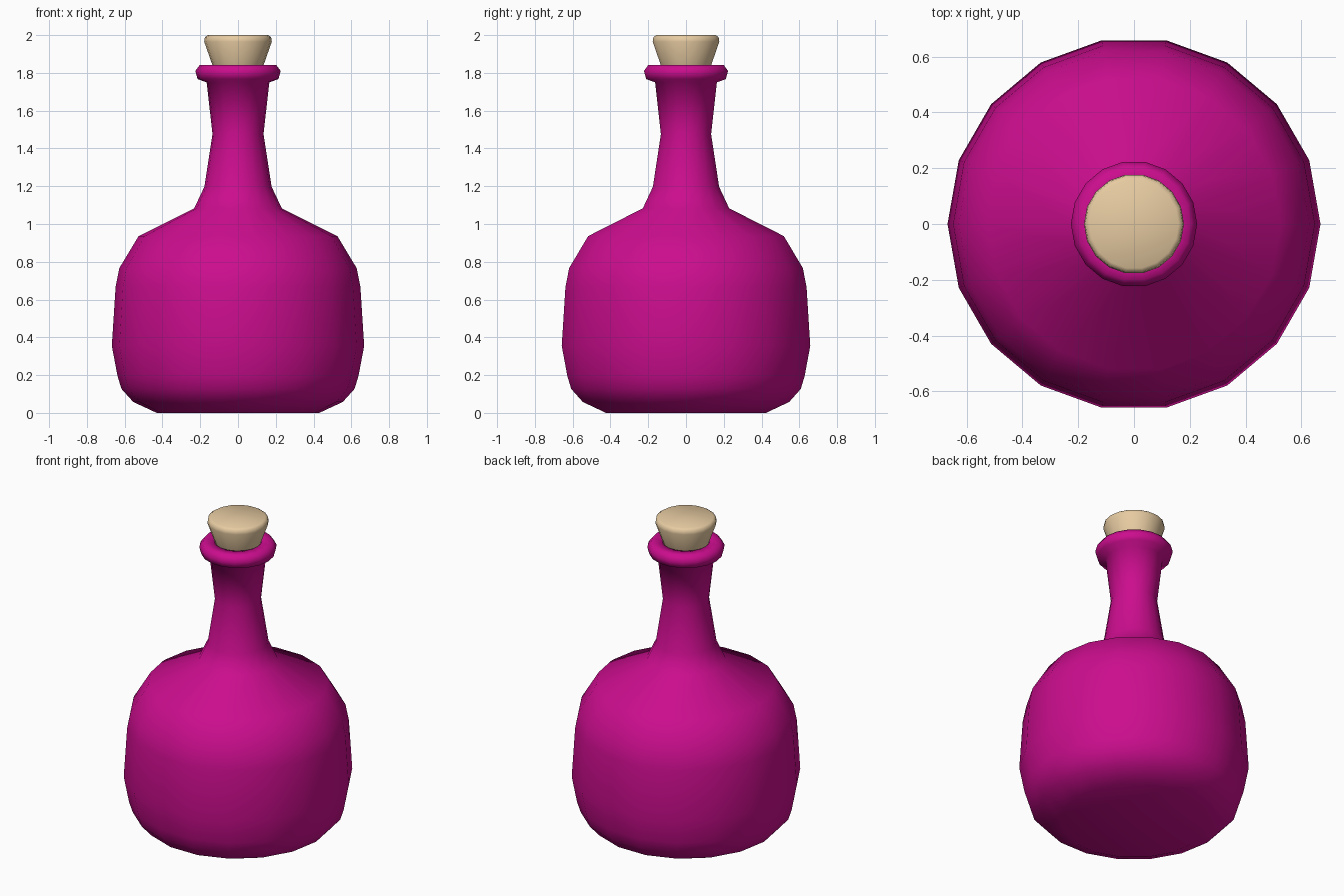
import bpy, bmesh
from math import cos, sin, tau

if "Cube" in bpy.data.objects:
    bpy.data.objects.remove(bpy.data.objects["Cube"])

SIDES = 18


def material(name, color):
    mat = bpy.data.materials.new(name)
    mat.diffuse_color = color
    mat.use_nodes = True
    mat.node_tree.nodes["Principled BSDF"].inputs["Base Color"].default_value = mat.diffuse_color
    return mat


def lathe(name, profile, mat):
    """Revolve (radius, height) points around z, closing both ends with flat caps."""
    bm = bmesh.new()
    rings = [[bm.verts.new((r * cos(tau * i / SIDES), r * sin(tau * i / SIDES), z))
              for i in range(SIDES)] for r, z in profile]
    for low, high in zip(rings, rings[1:]):
        for i in range(SIDES):
            j = (i + 1) % SIDES
            bm.faces.new((low[i], low[j], high[j], high[i]))
    bm.faces.new(rings[0][::-1])
    bm.faces.new(rings[-1])
    for f in bm.faces:
        f.smooth = True
    mesh = bpy.data.meshes.new(name)
    bm.to_mesh(mesh)
    bm.free()
    mesh.materials.append(mat)
    obj = bpy.data.objects.new(name, mesh)
    bpy.context.collection.objects.link(obj)
    return obj


glass = material("magenta_glass", (0.60, 0.004, 0.27, 1))
cork = material("cork", (0.80, 0.60, 0.36, 1))

# Bottle: base, belly, shoulder, neck and rolled lip
lathe("bottle", [
    (0.43, 0.0), (0.555, 0.058), (0.617, 0.127), (0.638, 0.196),
    (0.668, 0.355), (0.648, 0.667), (0.628, 0.767), (0.526, 0.936),
    (0.232, 1.083), (0.178, 1.197), (0.135, 1.476), (0.166, 1.75),
    (0.214, 1.767), (0.226, 1.81), (0.202, 1.843), (0.14, 1.843),
    (0.125, 1.79)], glass)

# Tapered stopper with a softened top edge
lathe("stopper", [
    (0.118, 1.79), (0.136, 1.843), (0.179, 1.965), (0.175, 1.99), (0.16, 2.0)], cork)
